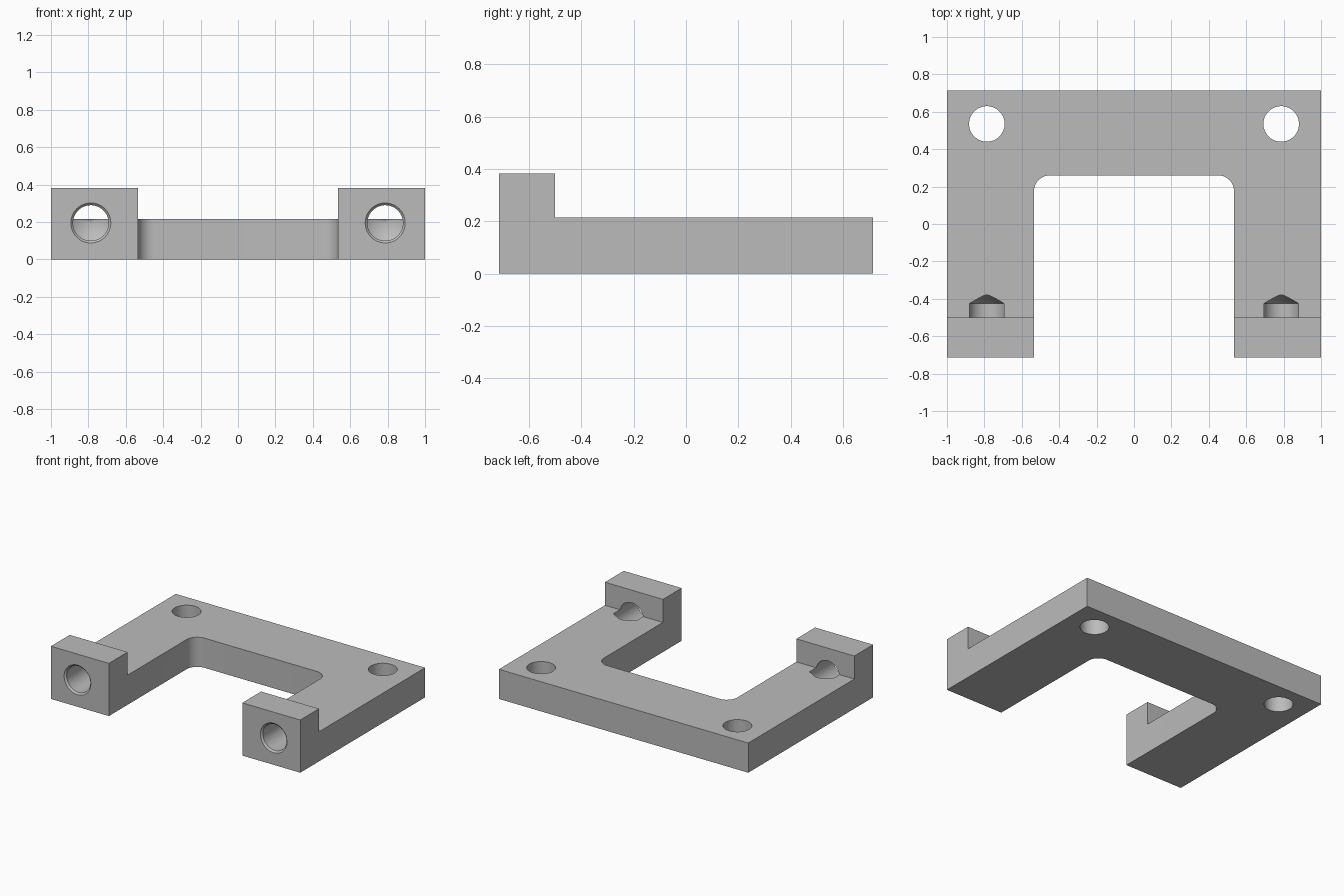
import bpy, bmesh, math
from mathutils import Matrix, Vector

cube = bpy.data.objects.get("Cube")
if cube:
    bpy.data.objects.remove(cube, do_unlink=True)

HALF_X, HALF_Y = 1.0, 0.715
PLATE_Z, LUG_Z, LUG_BACK = 0.215, 0.382, -0.5
SLOT_X, SLOT_Y, FILLET = 0.535, 0.26, 0.085
HOLE_X, HOLE_Y, HOLE_R = 0.787, 0.535, 0.095
DRILL_Z, RIM_R, DRILL_END = 0.195, 0.107, -0.425

grey = bpy.data.materials.new("plain grey")
grey.use_nodes = True
colour = (0.5, 0.5, 0.5, 1)
grey.diffuse_color = colour
grey.node_tree.nodes["Principled BSDF"].inputs["Base Color"].default_value = colour


def add_object(name, bm):
    bmesh.ops.recalc_face_normals(bm, faces=bm.faces)
    mesh = bpy.data.meshes.new(name)
    bm.to_mesh(mesh)
    bm.free()
    mesh.materials.append(grey)
    obj = bpy.data.objects.new(name, mesh)
    bpy.context.collection.objects.link(obj)
    return obj


def lathe(name, profile, matrix):
    """Revolve (radius, height) points about z, then place the solid."""
    bm = bmesh.new()
    verts = [bm.verts.new((r, 0, z)) for r, z in profile]
    edges = [bm.edges.new(pair) for pair in zip(verts, verts[1:])]
    bmesh.ops.spin(bm, geom=verts + edges, cent=(0, 0, 0), axis=(0, 0, 1),
                   angle=math.tau, steps=64)
    bmesh.ops.remove_doubles(bm, verts=bm.verts, dist=0.0001)
    bmesh.ops.transform(bm, matrix=matrix, verts=bm.verts)
    return add_object(name, bm)


# U-shaped bracket outline with rounded inner corners
def inner_corner(side):
    cx, cy = SLOT_X - FILLET, SLOT_Y - FILLET
    turns = [math.pi / 2 * i / 12 for i in range(13)]
    return [(side * (cx + FILLET * math.cos(a)), cy + FILLET * math.sin(a)) for a in turns]


outline = [(-HALF_X, -HALF_Y), (-SLOT_X, -HALF_Y)] + inner_corner(-1)
outline += inner_corner(1)[::-1] + [(SLOT_X, -HALF_Y), (HALF_X, -HALF_Y),
                                    (HALF_X, HALF_Y), (-HALF_X, HALF_Y)]
bm = bmesh.new()
base = bm.faces.new([bm.verts.new((x, y, 0)) for x, y in outline])
top = bmesh.ops.extrude_face_region(bm, geom=[base])["geom"]
bmesh.ops.translate(bm, vec=(0, 0, LUG_Z),
                    verts=[v for v in top if isinstance(v, bmesh.types.BMVert)])
bracket = add_object("bracket", bm)

# Step that lowers everything behind the front lugs
bm = bmesh.new()
bmesh.ops.create_cube(bm, size=1)
bmesh.ops.scale(bm, vec=(3, 2, 1), verts=bm.verts)
bmesh.ops.translate(bm, vec=(0, LUG_BACK + 1, PLATE_Z + 0.5), verts=bm.verts)
cutters = [add_object("step_cutter", bm)]

# Vertical through holes and chamfered, cone-ended front holes
depth = DRILL_END + HALF_Y
tip = depth + HOLE_R / math.tan(math.radians(59))
lip = RIM_R - HOLE_R
drill = [(0, -0.1), (RIM_R, -0.1), (RIM_R, 0), (HOLE_R, lip), (HOLE_R, depth), (0, tip)]
bolt = [(0, -0.1), (HOLE_R, -0.1), (HOLE_R, 0.5), (0, 0.5)]
for side, label in ((1, "left"), (-1, "right")):
    x = side * HOLE_X
    cutters.append(lathe(label + "_bolt_hole_cutter", bolt,
                         Matrix.Translation(Vector((x, HOLE_Y, 0)))))
    cutters.append(lathe(label + "_front_hole_cutter", drill,
                         Matrix.Translation(Vector((x, -HALF_Y, DRILL_Z)))
                         @ Matrix.Rotation(-math.pi / 2, 4, "X")))

# Cut, then discard the cutters
bpy.ops.object.select_all(action="DESELECT")
bpy.context.view_layer.objects.active = bracket
bracket.select_set(True)
for cutter in cutters:
    cutter.hide_render = True
    mod = bracket.modifiers.new(cutter.name, "BOOLEAN")
    mod.operation = "DIFFERENCE"
    mod.solver = "EXACT"
    mod.object = cutter
    bpy.ops.object.modifier_apply(modifier=mod.name)
for cutter in cutters:
    bpy.data.objects.remove(cutter, do_unlink=True)

bpy.ops.object.shade_smooth_by_angle(angle=math.radians(25))
